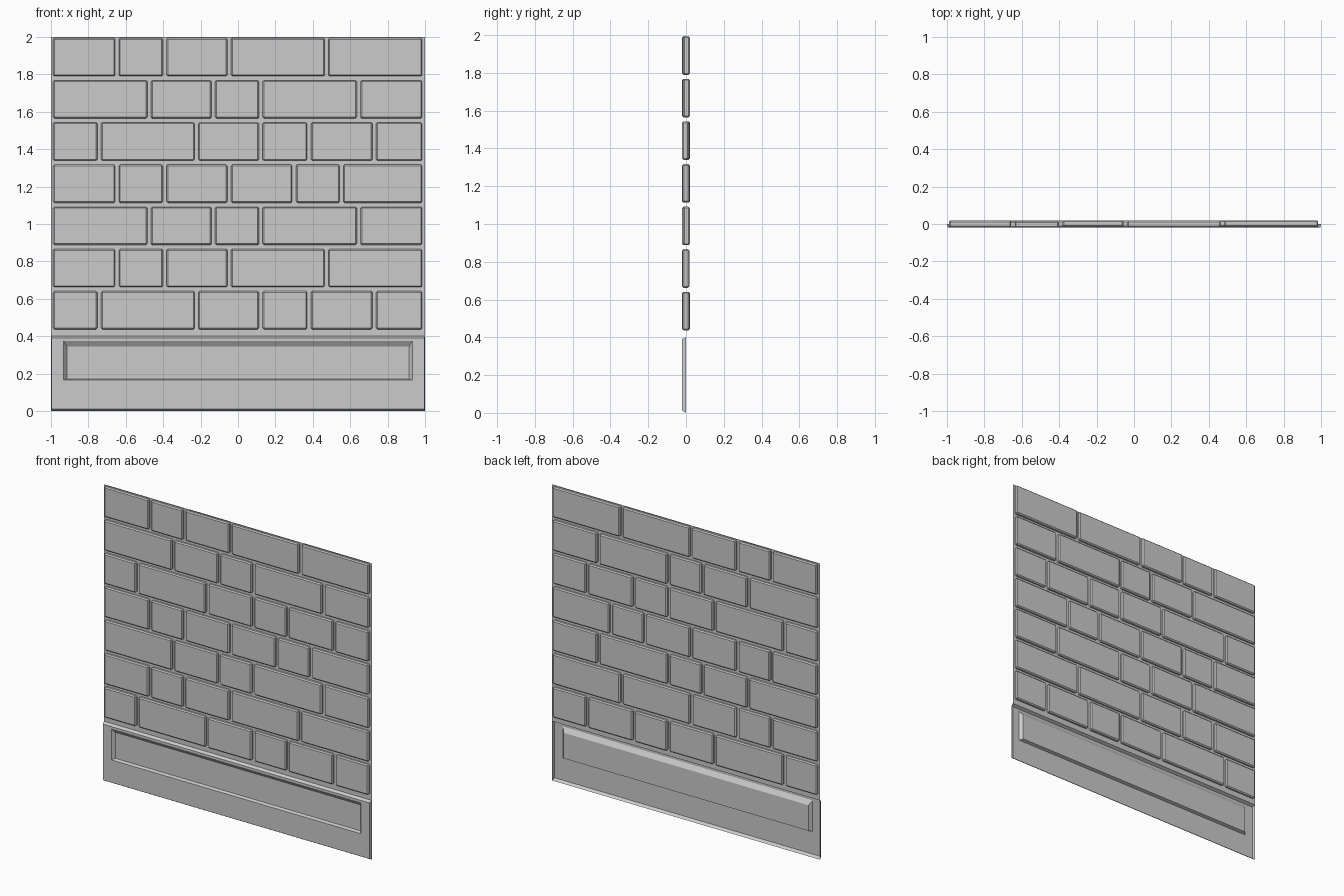
import bpy, bmesh, random

if "Cube" in bpy.data.objects:
    bpy.data.objects.remove(bpy.data.objects["Cube"])

random.seed(4)


def finish(name, bm):
    me = bpy.data.meshes.new(name)
    bm.to_mesh(me)
    bm.free()
    ob = bpy.data.objects.new(name, me)
    bpy.context.collection.objects.link(ob)
    return ob


def ring(bm, x, z0, z1, y):
    """Rectangle of vertices, counter-clockwise seen from the front."""
    return [bm.verts.new(p) for p in ((-x, y, z0), (x, y, z0), (x, y, z1), (-x, y, z1))]


# Thin mortar sheet behind and between the bricks
bm = bmesh.new()
bm.faces.new(ring(bm, 1.0, 0.4, 2.0, 0.0))
finish("mortar_sheet", bm)

# Skirting shell: chamfered rim, flat front, recessed panel with sloped walls
bm = bmesh.new()
rings = [ring(bm, 1.0, 0.0, 0.4, 0.0),
         ring(bm, 0.996, 0.012, 0.39, -0.02),
         ring(bm, 0.932, 0.165, 0.375, -0.02),
         ring(bm, 0.915, 0.172, 0.345, 0.0)]
for a, b in zip(rings, rings[1:]):
    for i in range(4):
        j = (i + 1) % 4
        bm.faces.new((a[i], a[j], b[j], b[i]))
bm.faces.new(rings[-1])
finish("skirting_panel", bm)

# Brick courses: start of each brick, brick pattern chosen per row
patterns = {
    "A": (-0.988, -0.637, -0.382, -0.037, 0.483),
    "B": (-0.988, -0.465, -0.122, 0.132, 0.655),
    "C": (-0.988, -0.732, -0.212, 0.132, 0.39, 0.739),
    "D": (-0.988, -0.637, -0.382, -0.037, 0.31, 0.563),
}
GAP, END = 0.02, 0.985
for row, key in enumerate("CABDCBA".replace("DC", "D_").replace("_", "C")):
    z0 = 0.437 + row * 0.2255
    starts = patterns[key]
    bm = bmesh.new()
    for i, x0 in enumerate(starts):
        x1 = starts[i + 1] - GAP if i + 1 < len(starts) else END
        y = random.choice((-0.002, 0.0, 0.002))
        verts = bmesh.ops.create_cube(bm, size=1)["verts"]
        for v in verts:
            v.co = ((x0 + x1) / 2 + v.co.x * (x1 - x0),
                    y + v.co.y * 0.036,
                    z0 + 0.102 + v.co.z * 0.204)
    ob = finish(f"brick_course_{row + 1}", bm)
    bev = ob.modifiers.new("bevel", "BEVEL")
    bev.width = 0.007
    bev.segments = 1
